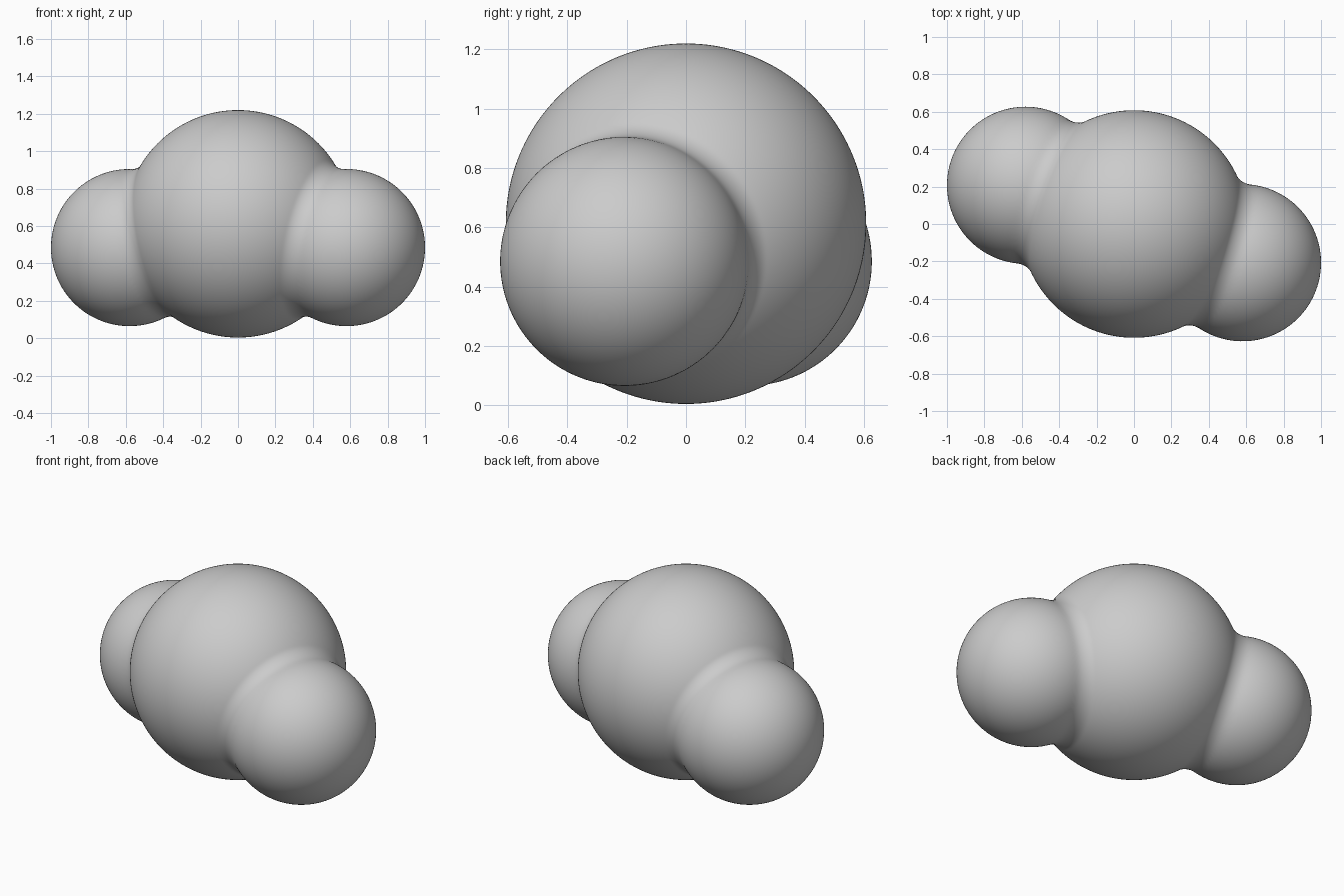
import bpy
import bmesh
from math import hypot
from mathutils import Vector

if "Cube" in bpy.data.objects:
    bpy.data.objects.remove(bpy.data.objects["Cube"])

CORE, CORE_R = Vector((0, 0, 0.612)), 0.608
LOBES = [Vector((0.58, -0.207, -0.127)), Vector((-0.58, 0.207, -0.127))]  # relative to core
LOBE_R = 0.42
FILLET = 0.06


def distance(p):
    """Signed distance to the core and nearest lobe, joined with a round fillet."""
    a = p.length - CORE_R
    b = min((p - c).length for c in LOBES) - LOBE_R
    return max(FILLET, min(a, b)) - hypot(max(FILLET - a, 0), max(FILLET - b, 0)) \
        if min(a, b) > -0.0 else min(a, b) if max(a, b) > FILLET \
        else min(a, b, FILLET - hypot(max(FILLET - a, 0), max(FILLET - b, 0)))


def surface_radius(d):
    """The whole shape is visible from the core centre, so bisect along each ray."""
    lo, hi = 0.55, 1.15
    for _ in range(18):
        mid = (lo + hi) / 2
        if distance(d * mid) < 0:
            lo = mid
        else:
            hi = mid
    return lo


# Rounded body: one skin over a large sphere and two smaller side spheres
bm = bmesh.new()
bmesh.ops.create_icosphere(bm, subdivisions=7, radius=1)
for v in bm.verts:
    d = v.co.normalized()
    v.co = CORE + d * surface_radius(d)
for f in bm.faces:
    f.smooth = True
mesh = bpy.data.meshes.new("three_lobed_body")
bm.to_mesh(mesh)
bm.free()
body = bpy.data.objects.new("three_lobed_body", mesh)
bpy.context.collection.objects.link(body)
